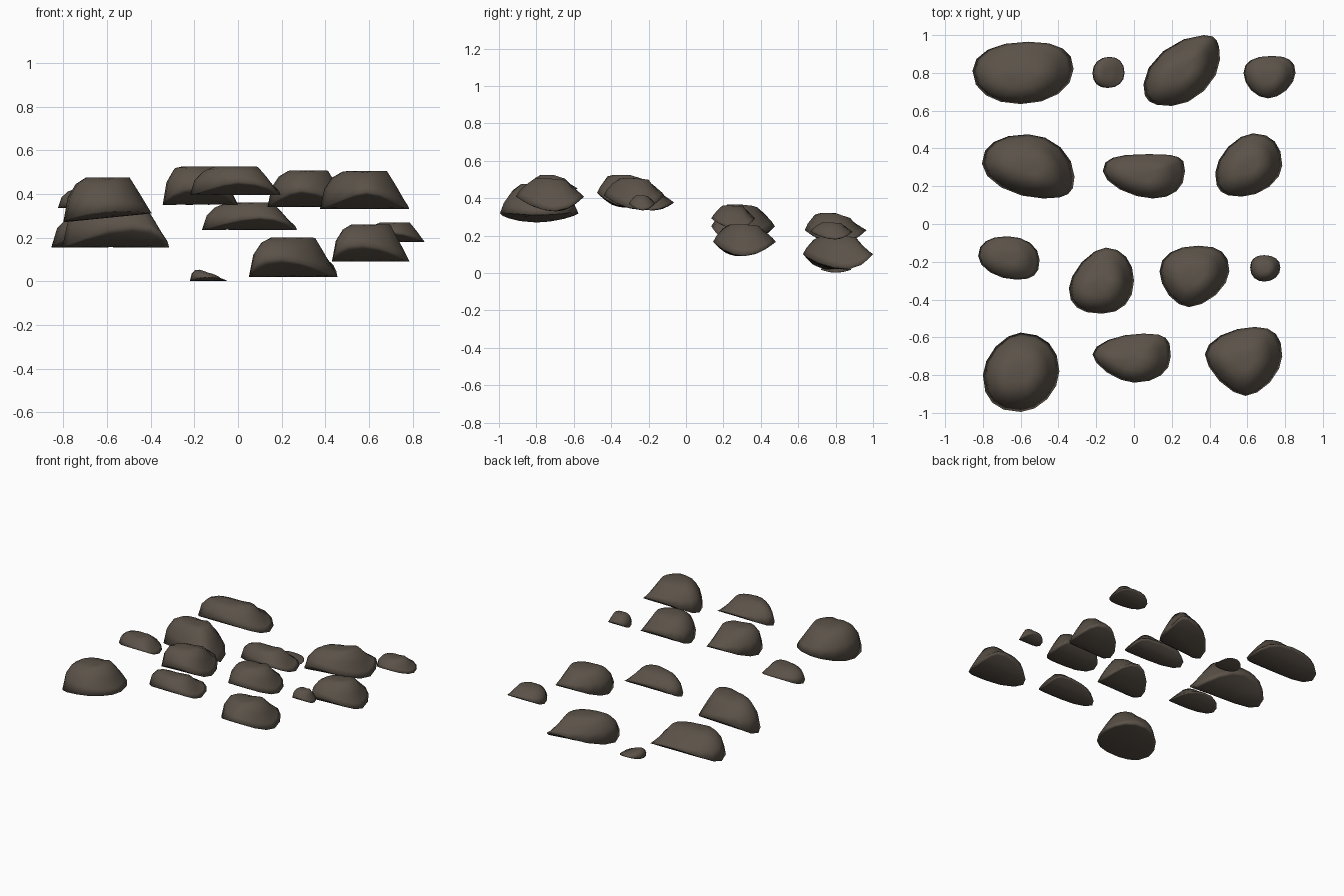
import bpy, bmesh, math

if "Cube" in bpy.data.objects:
    bpy.data.objects.remove(bpy.data.objects["Cube"])

stone = bpy.data.materials.new("dark brown stone")
stone.diffuse_color = (0.105, 0.085, 0.066, 1)
stone.use_nodes = True
stone.node_tree.nodes["Principled BSDF"].inputs["Base Color"].default_value = stone.diffuse_color

SEG = 4                                   # segments per outline quarter
RINGS = (1.0, 0.9, 0.72, 0.5, 0.25)       # outline scale, rim to crown


def outline(x0, x1, y0, y1, xt, xb, yl, yr, bulge):
    """Rounded plan outline through the four extreme points."""
    pts = []
    quarters = (((x1, yr), (xt, y1)), ((xt, y1), (x0, yl)),
                ((x0, yl), (xb, y0)), ((xb, y0), (x1, yr)))
    for k, (a, b) in enumerate(quarters):
        c = (b[0], a[1]) if k % 2 == 0 else (a[0], b[1])
        da = (a[0] - c[0], a[1] - c[1])
        db = (b[0] - c[0], b[1] - c[1])
        area = (abs(da[0] + db[0]) * abs(da[1] + db[1])) / ((x1 - x0) * (y1 - y0) / 4)
        e = 2 / (bulge[k] * max(1.75, min(3.0, 2.2 / area ** 0.5)))  # big quarters bulge less
        for i in range(SEG):
            t = i / SEG * math.pi / 2
            p, q = math.cos(t) ** e, math.sin(t) ** e
            pts.append((c[0] + da[0] * p + db[0] * q, c[1] + da[1] * p + db[1] * q))
    return pts


def rock(name, x0, x1, y0, y1, z0, z1, xt, xb, yl, yr, bulge=(1, 1, 1, 1),
         lift=0.45, tilt=0.0, lean=0.1, wedge=0.0):
    pts = outline(x0, x1, y0, y1, xt, xb, yl, yr, bulge)
    cx, cy = (x0 + x1) / 2, (y0 + y1) / 2
    h = z1 - z0

    def under(x, y):                      # keel along x, rising to the front and back rim
        ky = yl + (yr - yl) * (x - x0) / (x1 - x0)
        v = (y - ky) / ((y1 - ky) if y > ky else (ky - y0))
        return z0 + lift * h * min(1, abs(v)) ** 1.9 + tilt * (x - x0)

    def crown(x, y, f):                   # crown leans forward, or wedges down to the right
        v = (y - cy) / (y1 - y0) * 2
        f = min(1, f * (1 - lean * v)) * (1 - wedge * (x - x0) / (x1 - x0))
        base = under(x, y)
        return base + (z1 - base) * f

    bm = bmesh.new()
    top, low = [], []
    for r in RINGS:
        tr, lr = [], []
        for px, py in pts:
            x, y = cx + (px - cx) * r, cy + (py - cy) * r
            side = (px - cx) / (x1 - x0) * 2           # steep left, straight slope right
            w = max(0, side)
            dome = (1 - r ** (2.5 + abs(side))) ** (0.75 - 0.2 * max(0, -side))
            f = min(1, 1.04 * ((1 - w) * dome + w * min(1, (1 - r) * 2)))
            tr.append(bm.verts.new((x, y, crown(x, y, f))))
            lr.append(tr[-1] if r == 1 else bm.verts.new((x, y, under(x, y))))
        top.append(tr)
        low.append(lr)
    n = len(pts)
    for rings, apex in ((top, crown(cx, cy, 1)), (low, under(cx, cy))):
        for a, b in zip(rings, rings[1:]):
            for i in range(n):
                j = (i + 1) % n
                bm.faces.new((a[i], a[j], b[j], b[i]))
        c = bm.verts.new((cx, cy, apex))
        for i in range(n):
            bm.faces.new((rings[-1][i], rings[-1][(i + 1) % n], c))
    bmesh.ops.recalc_face_normals(bm, faces=bm.faces)
    for f in bm.faces:
        f.smooth = True
    me = bpy.data.meshes.new(name)
    bm.to_mesh(me)
    bm.free()
    me.materials.append(stone)
    bpy.context.collection.objects.link(bpy.data.objects.new(name, me))


# back row: x0, x1, y0, y1, z0, z1, then x of back/front tips, y of left/right tips
# bulge: back right, back left, front left, front right
rock("back_boulder_left", -.855, -.32, .635, .965, .155, .32, -.56, -.6, .81, .82, lean=.35)
rock("back_pebble", -.22, -.05, .72, .885, .002, .068, -.13, -.14, .8, .8, lift=.25, wedge=.9)
rock("back_boulder_diagonal", .05, .455, .625, 1.0, .02, .2, .37, .2, .74, .87)
rock("back_stone_right", .58, .855, .665, .89, .18, .27, .73, .71, .8, .8, (1, 1, .9, .9))
# second row
rock("upper_boulder_left", -.805, -.315, .135, .475, .155, .365, -.56, -.48, .32, .25)
rock("upper_flat_stone", -.165, .27, .135, .37, .235, .36, .08, .1, .28, .28, (1.3, 1.2, .95, 1))
rock("upper_boulder_right", .43, .785, .145, .48, .09, .26, .63, .57, .27, .31, (1, .9, 1, .9))
# third row
rock("lower_stone_left", -.825, -.5, -.295, -.065, .335, .425, -.67, -.62, -.17, -.19)
rock("lower_boulder_middle", -.345, 0, -.475, -.125, .35, .525, -.15, -.17, -.34, -.3,
     (.9, .85, 1, 1), lean=.35)
rock("lower_boulder_right", .135, .505, -.44, -.115, .34, .507, .34, .29, -.25, -.25, (1, .95, .8, .9))
rock("lower_pebble", .615, .775, -.305, -.165, .335, .415, .69, .69, -.23, -.23)
# front row
rock("front_boulder_left", -.8, -.395, -.995, -.575, .27, .475, -.6, -.6, -.8, -.78,
     (1, .8, 1.05, .85), .14, .1)
rock("front_flat_stone", -.22, .195, -.84, -.58, .395, .525, .05, 0, -.69, -.7,
     (1.2, .9, .8, 1), lean=.35)
rock("front_boulder_right", .375, .785, -.91, -.545, .33, .505, .64, .59, -.69, -.7, (.9, .85, .8, .8))
